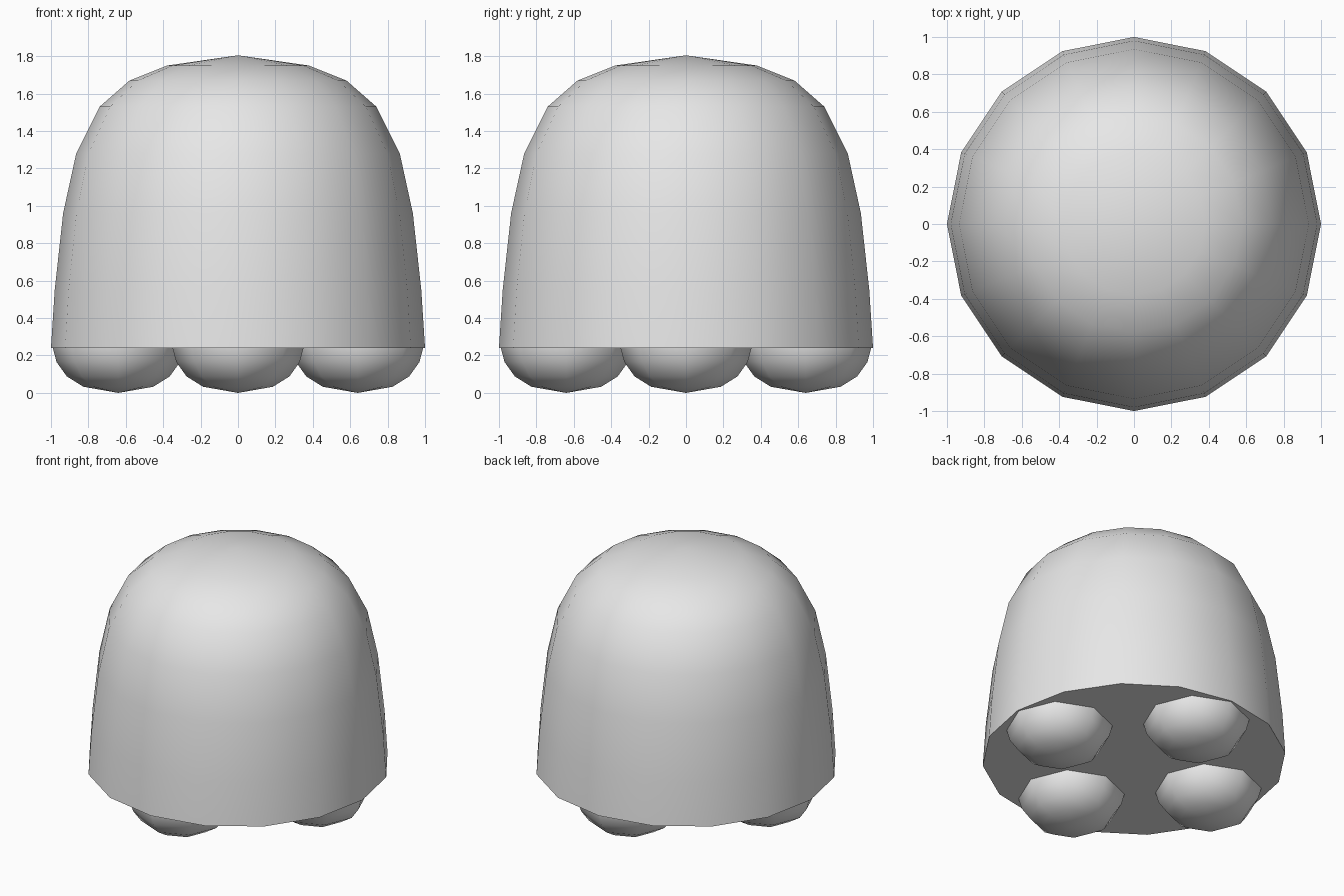
import bpy
import bmesh
from math import cos, sin, tau, radians

cube = bpy.data.objects.get("Cube")
if cube:
    bpy.data.objects.remove(cube)

grey = bpy.data.materials.new("light_grey")
grey.use_nodes = True
grey.diffuse_color = (0.8, 0.8, 0.8, 1)
grey.node_tree.nodes["Principled BSDF"].inputs["Base Color"].default_value = grey.diffuse_color


def lathe(name, profile, tip_z, sides, location):
    """Turn a profile of (radius, z) rings, closed by a flat end and a pointed tip."""
    bm = bmesh.new()
    rings = [[bm.verts.new((r * cos(tau * i / sides), r * sin(tau * i / sides), z))
              for i in range(sides)] for r, z in profile]
    tip = bm.verts.new((0, 0, tip_z))
    bm.faces.new(rings[0])
    for i in range(sides):
        j = (i + 1) % sides
        for a, b in zip(rings, rings[1:]):
            bm.faces.new((a[i], a[j], b[j], b[i]))
        bm.faces.new((rings[-1][i], rings[-1][j], tip))
    bmesh.ops.recalc_face_normals(bm, faces=bm.faces)
    mesh = bpy.data.meshes.new(name)
    bm.to_mesh(mesh)
    bm.free()
    mesh.materials.append(grey)
    obj = bpy.data.objects.new(name, mesh)
    obj.location = location
    bpy.context.collection.objects.link(obj)
    bpy.ops.object.select_all(action='DESELECT')
    obj.select_set(True)
    bpy.context.view_layer.objects.active = obj
    bpy.ops.object.shade_smooth_by_angle(angle=radians(60))
    return obj


# Domed body with a flat underside
dome = [(1, 0.24), (0.98, 0.55), (0.935, 0.96), (0.865, 1.28),
        (0.74, 1.53), (0.58, 1.67), (0.38, 1.75)]
lathe("body", dome, 1.805, 16, (0, 0, 0))

# Four rounded feet, sunk slightly into the body
bowl = [(0.352, 0.29), (0.35, 0.24), (0.33, 0.165), (0.275, 0.088), (0.187, 0.033)]
for side, x, y in (("left", 1, 0), ("right", -1, 0), ("front", 0, -1), ("back", 0, 1)):
    lathe(side + "_foot", bowl, 0, 8, (0.64 * x, 0.64 * y, 0))
